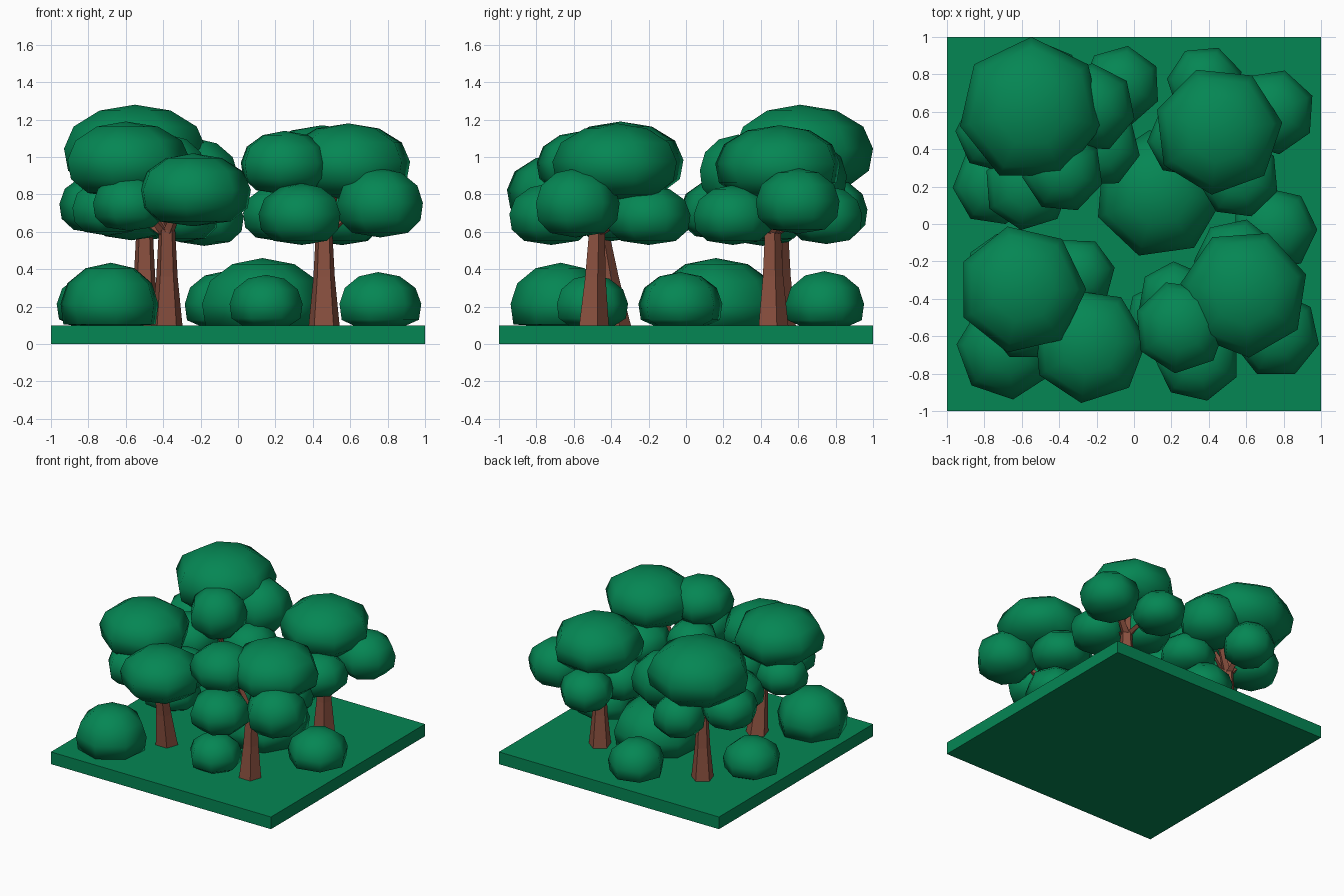
import bpy, bmesh, math, random
from mathutils import Matrix

if "Cube" in bpy.data.objects:
    bpy.data.objects.remove(bpy.data.objects["Cube"])

random.seed(4)


def material(name, rgb):
    m = bpy.data.materials.new(name)
    m.diffuse_color = (*rgb, 1)
    m.use_nodes = True
    m.node_tree.nodes["Principled BSDF"].inputs["Base Color"].default_value = m.diffuse_color
    return m


GREEN = material("leaf green", (0.0015, 0.24, 0.088))
BROWN = material("bark brown", (0.25, 0.079, 0.049))


def finish(bm, name, mat, smooth=False):
    bmesh.ops.recalc_face_normals(bm, faces=bm.faces)
    me = bpy.data.meshes.new(name)
    bm.to_mesh(me)
    bm.free()
    me.materials.append(mat)
    for p in me.polygons:
        p.use_smooth = smooth
    ob = bpy.data.objects.new(name, me)
    bpy.context.collection.objects.link(ob)
    return ob


def blob(name, x, y, z, r, h, spin=None, floor=None):
    """Seven-sided squashed sphere with a fuller underside; floor flattens the base."""
    if spin is None:
        spin = random.uniform(0, 360)
    bm = bmesh.new()
    bmesh.ops.create_uvsphere(bm, u_segments=7, v_segments=6, radius=1)
    for v in bm.verts:
        if v.co.z < -0.1:
            k = 1.09 if v.co.z > -0.7 else 1.3
            v.co.x *= k
            v.co.y *= k
    bm.transform(Matrix.Translation((x, y, z)) @ Matrix.Rotation(math.radians(spin - 90), 4, 'Z')
                 @ Matrix.Diagonal((r, r, h, 1)))
    if floor is not None:
        for v in bm.verts:
            v.co.z = max(v.co.z, floor)
    finish(bm, name, GREEN, True)


def limb(name, points, sides=5):
    """Tapered tube through (x, y, z, radius) points, horizontal rings."""
    bm = bmesh.new()
    rings = []
    for x, y, z, r in points:
        rings.append([bm.verts.new((x + r * math.cos(math.tau * i / sides + 0.3),
                                    y + r * math.sin(math.tau * i / sides + 0.3), z))
                      for i in range(sides)])
    for a, b in zip(rings, rings[1:]):
        for i in range(sides):
            j = (i + 1) % sides
            bm.faces.new((a[i], a[j], b[j], b[i]))
    bm.faces.new(rings[0])
    bm.faces.new(rings[-1])
    finish(bm, name, BROWN)


# Ground slab
bm = bmesh.new()
bmesh.ops.create_cube(bm, size=1, matrix=Matrix.Translation((0, 0, 0.05)) @ Matrix.Diagonal((2, 2, 0.1, 1)))
finish(bm, "ground_slab", GREEN)

# Bushes: x, y, radius, top height, spin
for x, y, r, top, spin in [(-0.68, -0.67, 0.27, 0.435, 20), (0.15, -0.51, 0.2, 0.37, 90),
                           (0.75, -0.03, 0.23, 0.385, 0), (-0.07, 0.74, 0.215, 0.39, 80),
                           (-0.75, 0.21, 0.22, 0.38, 30), (0.13, 0.16, 0.345, 0.46, 98)]:
    blob("bush", x, y, 0.215, r, top - 0.215, spin, floor=0.1)

# Trees: trunk base, trunk top, foliage clumps (x, y, z, radius, half height, spin)
trees = {
    "back_left_tree": ((-0.5, 0.5), (-0.5, 0.5), [
        (-0.55, 0.61, 1.045, 0.39, 0.235, 90), (-0.38, 0.28, 0.93, 0.22, 0.19, None),
        (-0.23, 0.62, 0.9, 0.24, 0.2, None), (-0.18, 0.41, 0.68, 0.215, 0.155, None),
        (-0.57, 0.2, 0.72, 0.235, 0.165, None), (-0.74, 0.49, 0.75, 0.215, 0.16, None),
        (-0.48, 0.77, 0.72, 0.2, 0.165, None)]),
    "back_right_tree": ((0.46, 0.46), (0.46, 0.46), [
        (0.45, 0.5, 0.965, 0.345, 0.205, 7), (0.74, 0.6, 0.765, 0.23, 0.175, None),
        (0.56, 0.25, 0.69, 0.22, 0.16, None), (0.38, 0.75, 0.69, 0.205, 0.155, None),
        (0.27, 0.45, 0.7, 0.2, 0.155, None)]),
    "front_left_tree": ((-0.38, -0.38), (-0.38, -0.46), [
        (-0.6, -0.35, 0.985, 0.345, 0.205, 0), (-0.24, -0.65, 0.825, 0.31, 0.195, 5),
        (-0.58, -0.53, 0.755, 0.2, 0.15, None), (-0.7, -0.25, 0.73, 0.2, 0.15, None),
        (-0.3, -0.27, 0.7, 0.2, 0.155, None)]),
    "front_right_tree": ((0.46, -0.5), (0.46, -0.48), [
        (0.59, -0.37, 0.975, 0.345, 0.205, 17), (0.25, -0.55, 0.97, 0.25, 0.17, 57),
        (0.76, -0.59, 0.755, 0.235, 0.185, None), (0.34, -0.72, 0.695, 0.23, 0.165, None),
        (0.55, -0.2, 0.69, 0.23, 0.16, None), (0.22, -0.4, 0.7, 0.2, 0.15, None)]),
}
for name, (base, top, clumps) in trees.items():
    (bx, by), (tx, ty) = base, top
    limb(name + "_trunk", [(bx, by, 0.09, 0.088), ((bx + tx) / 2, (by + ty) / 2, 0.36, 0.06),
                           (tx, ty, 0.61, 0.046)])
    for x, y, z, r, h, spin in clumps:
        # One branch runs from the fork up into each clump
        limb(name + "_branch", [(tx, ty, 0.58, 0.034),
                                (tx + (x - tx) * 0.7, ty + (y - ty) * 0.7, z, 0.018)], 4)
        blob(name + "_foliage", x, y, z, r, h, spin)
